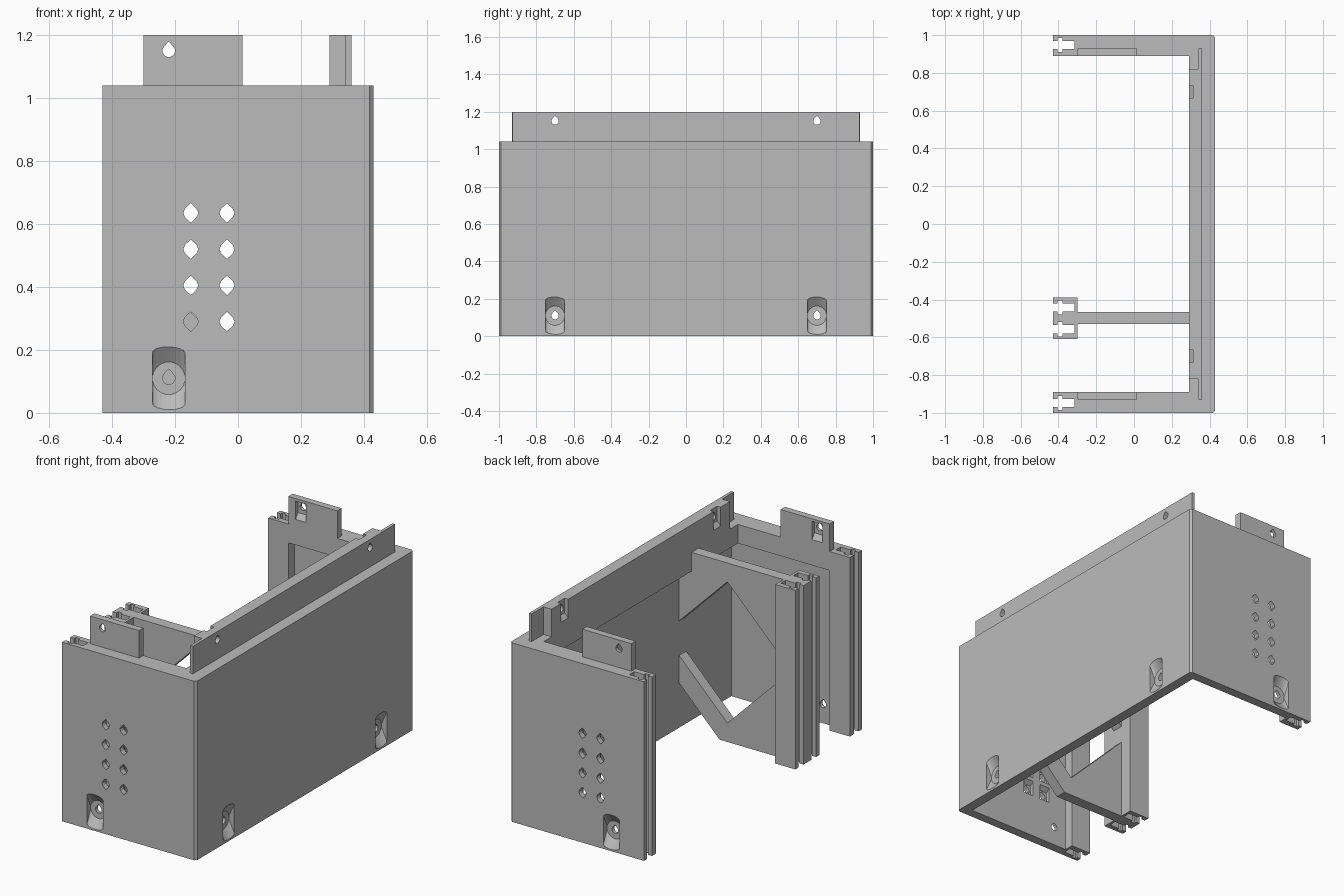
import bpy, bmesh, math
from mathutils import Vector

cube = bpy.data.objects.get("Cube")
if cube:
    bpy.data.objects.remove(cube)

grey = bpy.data.materials.new("plain grey")
grey.use_nodes = True
colour = (0.5, 0.5, 0.5, 1)
grey.diffuse_color = colour
grey.node_tree.nodes["Principled BSDF"].inputs["Base Color"].default_value = colour

H, TOP, END = 1.04, 1.2, 0.89          # wall height, tab height, inner face of the end walls


def loft(name, rings):
    """Closed solid through rings of 3D points."""
    bm = bmesh.new()
    loops = [[bm.verts.new(p) for p in r] for r in rings]
    n = len(loops[0])
    for a, b in zip(loops, loops[1:]):
        for i in range(n):
            j = (i + 1) % n
            bm.faces.new((a[i], a[j], b[j], b[i]))
    bm.faces.new(loops[0])
    bm.faces.new(loops[-1])
    bmesh.ops.recalc_face_normals(bm, faces=bm.faces)
    mesh = bpy.data.meshes.new(name)
    bm.to_mesh(mesh)
    bm.free()
    mesh.materials.append(grey)
    obj = bpy.data.objects.new(name, mesh)
    bpy.context.scene.collection.objects.link(obj)
    return obj


def point(axis, u, v, d):
    return Vector({"X": (d, u, v), "Y": (u, d, v), "Z": (u, v, d)}[axis])


def prism(name, pts, axis, lo, hi):
    return loft(name, [[point(axis, u, v, d) for u, v in pts] for d in (lo, hi)])


def box(name, x, y, z):
    return prism(name, [(x[0], y[0]), (x[1], y[0]), (x[1], y[1]), (x[0], y[1])], "Z", *z)


def boolean(body, tool, operation="DIFFERENCE"):
    mod = body.modifiers.new("cut", "BOOLEAN")
    mod.operation, mod.solver, mod.object = operation, "EXACT", tool
    bpy.context.view_layer.objects.active = body
    bpy.ops.object.modifier_apply(modifier=mod.name)
    bpy.data.objects.remove(tool)


def rail_slot(body, y):
    """Cross-shaped vertical slot open towards -x."""
    a, b = 0.022, 0.038
    half = [(-0.5, a), (-0.405, a), (-0.405, b), (-0.378, b), (-0.378, a), (-0.315, a)]
    pts = [(x, y + w) for x, w in half] + [(x, y - w) for x, w in reversed(half)]
    boolean(body, prism("slot", pts, "Z", -0.1, H + 0.1))


def screw_hole(body, axis, u, v, lo, hi):
    """Teardrop through hole."""
    r = 0.02
    pts = [(u + r * math.cos(math.radians(a)), v + r * math.sin(math.radians(a)))
           for a in range(135, 406, 30)]
    boolean(body, prism("hole", pts + [(u, v + 0.03)], axis, lo, hi))


def screw_recess(body, axis, u, v, face, sign):
    """Flat round seat flaring to a tall opening on the outer face."""
    depth, over = 0.035, 0.01
    inner, outer = [], []
    for i in range(20):
        a = (i + 0.5) * math.tau / 20
        s = math.sin(a)
        seat = point(axis, u + 0.052 * math.cos(a), v + 0.052 * s, face - sign * depth)
        rim = point(axis, u + 0.052 * math.cos(a),
                    v + math.copysign(0.08, s) + 0.02 * s, face)
        inner.append(seat)
        outer.append(seat.lerp(rim, 1 + over / depth))
    boolean(body, loft("recess", [inner, outer]))


# Three-sided shell with small outer corner chamfers
c = 0.012
shell = prism("wall_shell", [(-0.43, -1), (0.43 - c, -1), (0.43, -1 + c), (0.43, 1 - c),
                             (0.43 - c, 1), (-0.43, 1), (-0.43, END), (0.29, END),
                             (0.29, -END), (-0.43, -END)], "Z", 0, H)
# Thinned inner panels below the rim
boolean(shell, box("panel", (-0.3, 0.37), (-0.945, 0.945), (-0.1, 0.93)))

for s in (-1, 1):
    rail_slot(shell, s * 0.948)
    screw_recess(shell, "Y", -0.22, 0.11, s, s)
    screw_hole(shell, "Y", -0.22, 0.11, s * 0.9, s * 1.05)
    screw_recess(shell, "X", s * 0.7, 0.11, 0.43, 1)
    screw_hole(shell, "X", s * 0.7, 0.11, 0.33, 0.5)
    # Grid of eight pointed holes with inner nut pockets
    for x in (-0.15, -0.035):
        for row in range(4):
            z = 0.29 + 0.115 * row
            lens = [(x, z + 0.031), (x + 0.018, z + 0.014), (x + 0.024, z), (x + 0.018, z - 0.014),
                    (x, z - 0.031), (x - 0.018, z - 0.014), (x - 0.024, z), (x - 0.018, z + 0.014)]
            boolean(shell, prism("hole", lens, "Y", s * 0.9, s * 1.05))
            profile = [(s * 0.93, z - 0.035), (s * 0.968, z - 0.035),
                       (s * 0.968, z + 0.035), (s * 0.93, z + 0.07)]
            boolean(shell, prism("pocket", profile, "X", x - 0.033, x + 0.033))

# Tabs on the end walls, each with a screw hole and a sloped nut pocket
for s, name in ((-1, "front_tab"), (1, "back_tab")):
    tab = box(name, (-0.3, 0.015), sorted((s * END, s * 0.93)), (H, TOP))
    profile = [(s * 0.88, 1.065), (s * 0.912, 1.11), (s * 0.912, 1.185), (s * 0.88, 1.185)]
    boolean(tab, prism("pocket", profile, "X", -0.253, -0.187))
    screw_hole(tab, "Y", -0.22, 1.15, s * 0.85, s * 0.97)

# Long tab on the side wall, thinner at both ends
side_tab = prism("side_tab", [(0.29, -0.82), (0.342, -0.82), (0.342, -0.928), (0.36, -0.928),
                              (0.36, 0.928), (0.342, 0.928), (0.342, 0.82), (0.29, 0.82)],
                 "Z", H, TOP)
for s in (-1, 1):
    profile = [(0.28, 1.08), (0.313, 1.115), (0.313, 1.25), (0.28, 1.25)]
    boolean(side_tab, prism("pocket", profile, "Y", s * 0.7 - 0.033, s * 0.7 + 0.033))
    screw_hole(side_tab, "X", s * 0.7, 1.15, 0.25, 0.4)

# Divider plate with a diamond opening and a chamfered lower corner
divider = prism("divider", [(-0.3, 0), (0.11, 0), (0.37, 0.26), (0.37, 0.93), (0.29, 0.93),
                            (0.29, H), (-0.3, H)], "Y", -0.53, -0.465)
d = 0.41
boolean(divider, prism("diamond", [(0.06 + d, 0.52), (0.06, 0.52 + d), (0.06 - d, 0.52),
                                   (0.06, 0.52 - d)], "Y", -0.7, -0.3))

# Double-slotted post on the divider's free edge
post = box("divider_post", (-0.43, -0.3), (-0.61, -0.39), (0, H))
for y in (-0.442, -0.558):
    rail_slot(post, y)
